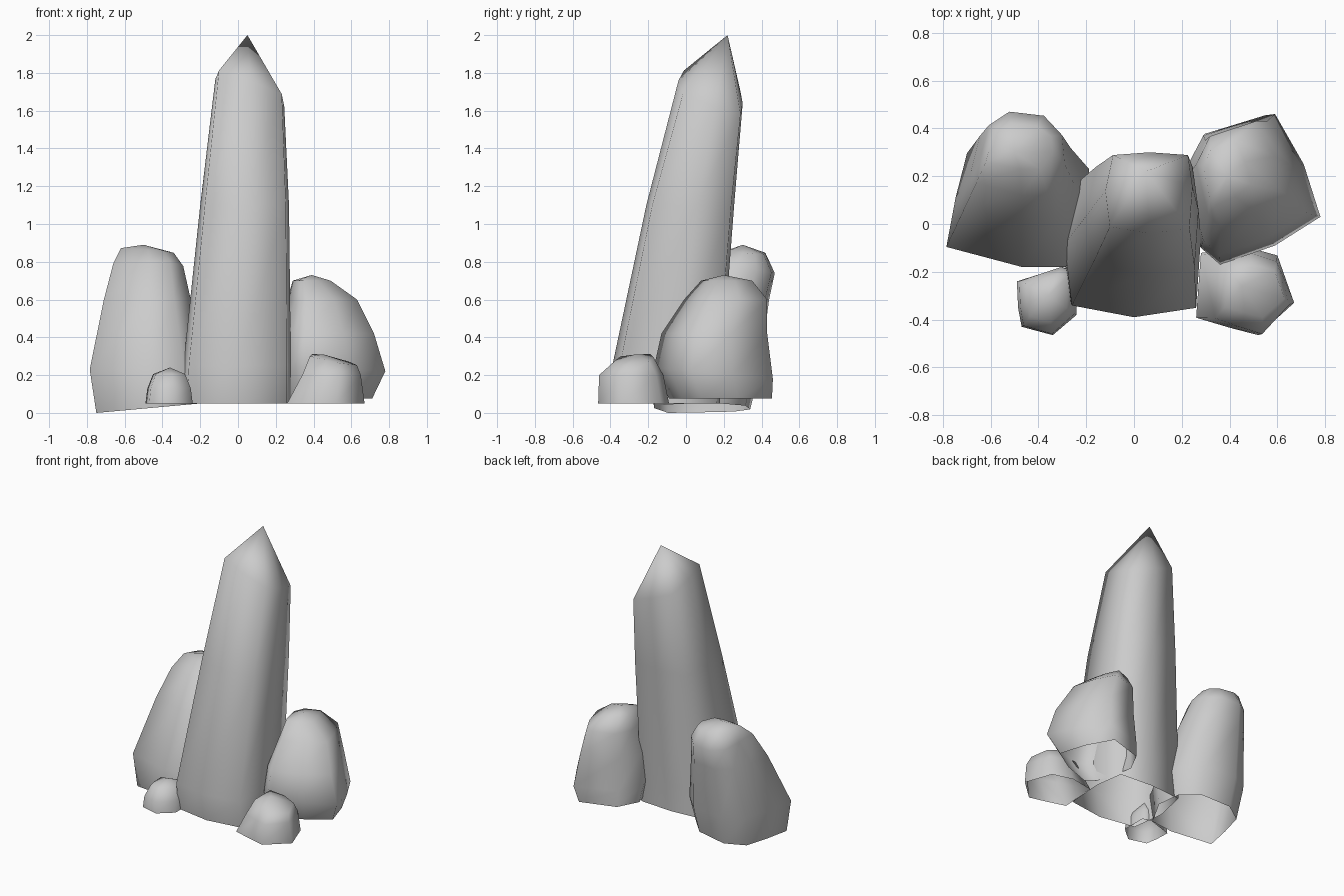
import bpy, bmesh


def rock(name, outline, levels, tip):
    """Loft an outline through levels (z, x0, x1, y0, y1, x tilt, y tilt), closing at a tip; open base."""
    xs, ys = [p[0] for p in outline], [p[1] for p in outline]
    uv = [((x - min(xs)) / (max(xs) - min(xs)), (y - min(ys)) / (max(ys) - min(ys)))
          for x, y in outline]
    bm = bmesh.new()
    rings = []
    for z, x0, x1, y0, y1, tx, ty in levels:
        rings.append([bm.verts.new((x0 + u * (x1 - x0), y0 + v * (y1 - y0),
                                    z + tx * (u - 0.5) + ty * (v - 0.5))) for u, v in uv])
    n = len(uv)
    for a, b in zip(rings, rings[1:]):
        for i in range(n):
            j = (i + 1) % n
            bm.faces.new((a[i], a[j], b[j], b[i]))
    top = bm.verts.new(tip)
    for i in range(n):
        bm.faces.new((rings[-1][i], rings[-1][(i + 1) % n], top))
    for f in bm.faces:
        f.smooth = True
    mesh = bpy.data.meshes.new(name)
    bm.to_mesh(mesh)
    bm.free()
    obj = bpy.data.objects.new(name, mesh)
    bpy.context.collection.objects.link(obj)
    return obj


# Tall leaning central pillar
rock("central_pillar",
     [(-0.26, -0.34), (0, -0.39), (0.26, -0.35), (0.28, -0.05),
      (0.25, 0.18), (0, 0.20), (-0.24, 0.18), (-0.29, -0.08)],
     [(0.05, -0.30, 0.28, -0.36, 0.18, 0, 0),
      (0.25, -0.29, 0.28, -0.39, 0.19, 0, 0),
      (1.10, -0.20, 0.27, -0.21, 0.255, 0, 0),
      (1.70, -0.12, 0.245, -0.04, 0.30, -0.14, -0.12)],
     (0.05, 0.22, 2.0))

# Left boulder, leaning back
rock("left_boulder",
     [(-0.79, -0.09), (-0.46, -0.18), (-0.27, -0.18), (-0.15, 0.05),
      (-0.17, 0.26), (-0.30, 0.40), (-0.55, 0.43), (-0.70, 0.33), (-0.75, 0.13)],
     [(0.025, -0.75, -0.20, -0.17, 0.34, 0.05, 0),
      (0.23, -0.785, -0.17, -0.18, 0.39, 0, 0),
      (0.60, -0.71, -0.25, 0.0, 0.44, 0, 0),
      (0.77, -0.66, -0.29, 0.12, 0.47, 0, -0.06),
      (0.855, -0.62, -0.34, 0.23, 0.42, -0.02, -0.02)],
     (-0.50, 0.30, 0.89))

# Right boulder, bulging outward near its base
rock("right_boulder",
     [(0.78, 0.03), (0.71, 0.25), (0.59, 0.46), (0.29, 0.37), (0.20, 0.20),
      (0.28, -0.10), (0.36, -0.17), (0.59, -0.09)],
     [(0.075, 0.22, 0.71, -0.09, 0.455, 0, 0),
      (0.21, 0.20, 0.78, -0.17, 0.46, 0, -0.06),
      (0.42, 0.22, 0.72, -0.13, 0.43, 0, 0),
      (0.60, 0.26, 0.63, -0.01, 0.43, 0, 0),
      (0.70, 0.29, 0.49, 0.08, 0.35, 0, 0)],
     (0.39, 0.20, 0.73))

# Small stone at the front left
rock("left_pebble",
     [(-0.49, -0.24), (-0.485, -0.35), (-0.47, -0.43), (-0.34, -0.465),
      (-0.24, -0.38), (-0.24, -0.20), (-0.30, -0.18)],
     [(0.05, -0.49, -0.24, -0.465, -0.18, 0, 0),
      (0.13, -0.48, -0.25, -0.46, -0.18, 0, 0),
      (0.205, -0.45, -0.28, -0.41, -0.21, 0, 0)],
     (-0.36, -0.30, 0.24))

# Small stone at the front right
rock("right_pebble",
     [(0.26, -0.39), (0.40, -0.43), (0.52, -0.46), (0.67, -0.33),
      (0.60, -0.14), (0.45, -0.10), (0.28, -0.13)],
     [(0.05, 0.26, 0.67, -0.465, -0.09, 0, 0),
      (0.20, 0.34, 0.65, -0.46, -0.12, 0, 0),
      (0.28, 0.38, 0.63, -0.39, -0.17, -0.05, 0.02)],
     (0.45, -0.26, 0.31))
